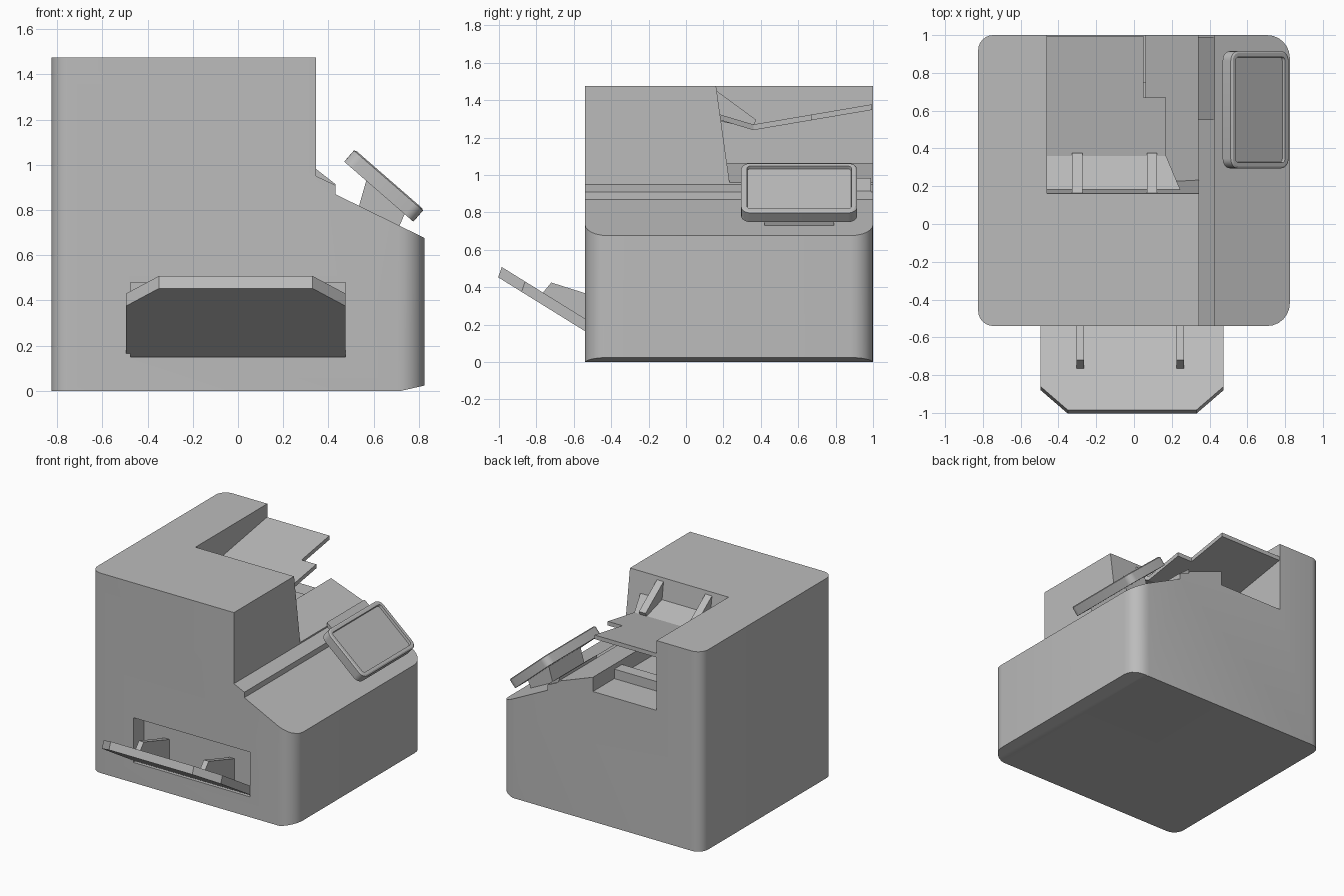
import bpy, bmesh, math
from mathutils import Matrix, Vector

if "Cube" in bpy.data.objects:
    bpy.data.objects.remove(bpy.data.objects["Cube"])

grey = bpy.data.materials.new("housing_grey")
grey.use_nodes = True
COLOUR = (0.5, 0.5, 0.5, 1)
grey.diffuse_color = COLOUR
grey.node_tree.nodes["Principled BSDF"].inputs["Base Color"].default_value = COLOUR


def make(name, bm):
    bmesh.ops.recalc_face_normals(bm, faces=bm.faces)
    mesh = bpy.data.meshes.new(name)
    bm.to_mesh(mesh)
    bm.free()
    mesh.materials.append(grey)
    ob = bpy.data.objects.new(name, mesh)
    bpy.context.collection.objects.link(ob)
    return ob


def prism(name, outline, axis, start, end, move=None):
    """Extrude a 2D outline along an axis; move optionally adjusts each vertex."""
    place = {"x": lambda a, b, t: (t, a, b),
             "y": lambda a, b, t: (a, t, b),
             "z": lambda a, b, t: (a, b, t)}[axis]
    bm = bmesh.new()
    lo = [bm.verts.new(place(a, b, start)) for a, b in outline]
    hi = [bm.verts.new(place(a, b, end)) for a, b in outline]
    bm.faces.new(lo)
    bm.faces.new(hi)
    for i in range(len(lo)):
        j = (i + 1) % len(lo)
        bm.faces.new((lo[i], lo[j], hi[j], hi[i]))
    if move:
        for v in bm.verts:
            v.co = move(v.co)
    return make(name, bm)


def rounded(x0, x1, y0, y1, r_left, r_right, steps=6):
    """Rounded rectangle outline with separate left and right radii."""
    points = []
    for x, y, r, sx, sy, a in ((x1, y1, r_right, -1, -1, 0), (x0, y1, r_left, 1, -1, 90),
                               (x0, y0, r_left, 1, 1, 180), (x1, y0, r_right, -1, 1, 270)):
        for i in range(steps + 1):
            t = math.radians(a + 90 * i / steps)
            points.append((x + sx * r + r * math.cos(t), y + sy * r + r * math.sin(t)))
    return points


def cut(target, cutter):
    mod = target.modifiers.new("cut", "BOOLEAN")
    mod.object = cutter
    mod.solver = "EXACT"
    graph = bpy.context.evaluated_depsgraph_get()
    mesh = bpy.data.meshes.new_from_object(target.evaluated_get(graph))
    target.modifiers.clear()
    target.data = mesh
    bpy.data.objects.remove(cutter)


def smooth(ob):
    bpy.ops.object.select_all(action="DESELECT")
    ob.select_set(True)
    bpy.context.view_layer.objects.active = ob
    bpy.ops.object.shade_smooth_by_angle(angle=math.radians(25))


# Housing: rounded column carved by the sloped shoulder, rear bay and front slot
body = prism("housing", rounded(-.825, .825, -.54, 1, .08, .12), "z", 0, 1.475)
cut(body, prism("shoulder_cut", [(.345, 2), (.345, .95), (.43, .91), (.43, .87),
                                 (1, .59), (1, 2)], "y", -1, 2))


def lean(co):
    return Vector((co.x, co.y - (co.z - .98) * .14, co.z))


cut(body, prism("bay_cut", [(.36, 2), (.36, .955), (.06, 1.065), (.06, .96),
                            (-.46, .96), (-.46, 2)], "y", .23, 2, lean))
cut(body, prism("slot_cut", [(-.475, .15), (.475, .15), (.475, .48), (-.475, .48)],
                "y", -1, -.42))
cut(body, prism("foot_cut", [(.72, -.01), (.72, 0), (.83, .025), (.9, .025), (.9, -.01)],
                "y", -1, 2))
smooth(body)

# Rear bay details
prism("bay_ledge", [(-.46, .95), (.06, .95), (.06, 1.03), (-.46, 1.03)], "y", .66, .75)
prism("shoulder_rail", [(.34, .985), (.43, .915), (.43, .86), (.34, .86)], "y", .55, .99)

# Paper feed: sloped lip, stepped sheet and two guide fins
prism("feed_lip", [(-.46, .17), (.25, .17), (.17, .36), (-.46, .36)], "z", -.03, 0,
      lambda c: Vector((c.x, c.y, c.z + 1.27 + (.36 - c.y) * .3)))
prism("feed_sheet", [(-.46, .36), (.17, .36), (.17, .67), (.05, .67), (.05, .995),
                     (-.46, .995)], "z", -.03, 0,
      lambda c: Vector((c.x, c.y, c.z + 1.27 + (c.y - .36) * .17)))
for side, x in (("right", -.30), ("left", .095)):
    prism(side + "_feed_fin", [(.15, 1.46), (.375, 1.295), (.355, 1.25), (.17, 1.29)],
          "x", x - .027, x + .027)

# Output tray with chamfered front corners, sloping up towards the front
prism("output_tray", [(-.495, -.45), (-.495, -.86), (-.35, -.985), (.33, -.985),
                      (.475, -.86), (.475, -.45)], "z", -.055, 0,
      lambda c: Vector((c.x, c.y + c.z * .35, c.z + .232 - (c.y + .54) * .62)))
for side, x in (("right", -.285), ("left", .245)):
    prism(side + "_tray_fin", [(-.77, .365), (-.72, .425), (-.42, .33), (-.42, .16)],
          "x", x - .02, x + .02)

# Tilted control panel with a recessed screen
panel = prism("control_panel", rounded(-.2025, .2025, -.31, .31, .05, .05), "z", -.065, 0)
bm = bmesh.new()
bm.from_mesh(panel.data)
top = max(bm.faces, key=lambda f: f.calc_center_median().z)
bmesh.ops.inset_region(bm, faces=[top], thickness=.01)
for v in top.verts:
    v.co.z += .006
bmesh.ops.inset_region(bm, faces=[top], thickness=.02)
bmesh.ops.inset_region(bm, faces=[top], thickness=.003)
for v in top.verts:
    v.co.z -= .018
bm.to_mesh(panel.data)
bm.free()
panel.matrix_world = (Matrix.Translation((.665, .605, .93))
                      @ Matrix.Rotation(math.radians(41), 4, "Y"))
smooth(panel)

# Bracket carrying the panel
prism("panel_bracket", [(.53, .80), (.57, .94), (.74, .79), (.71, .72)], "y", .42, .79)
